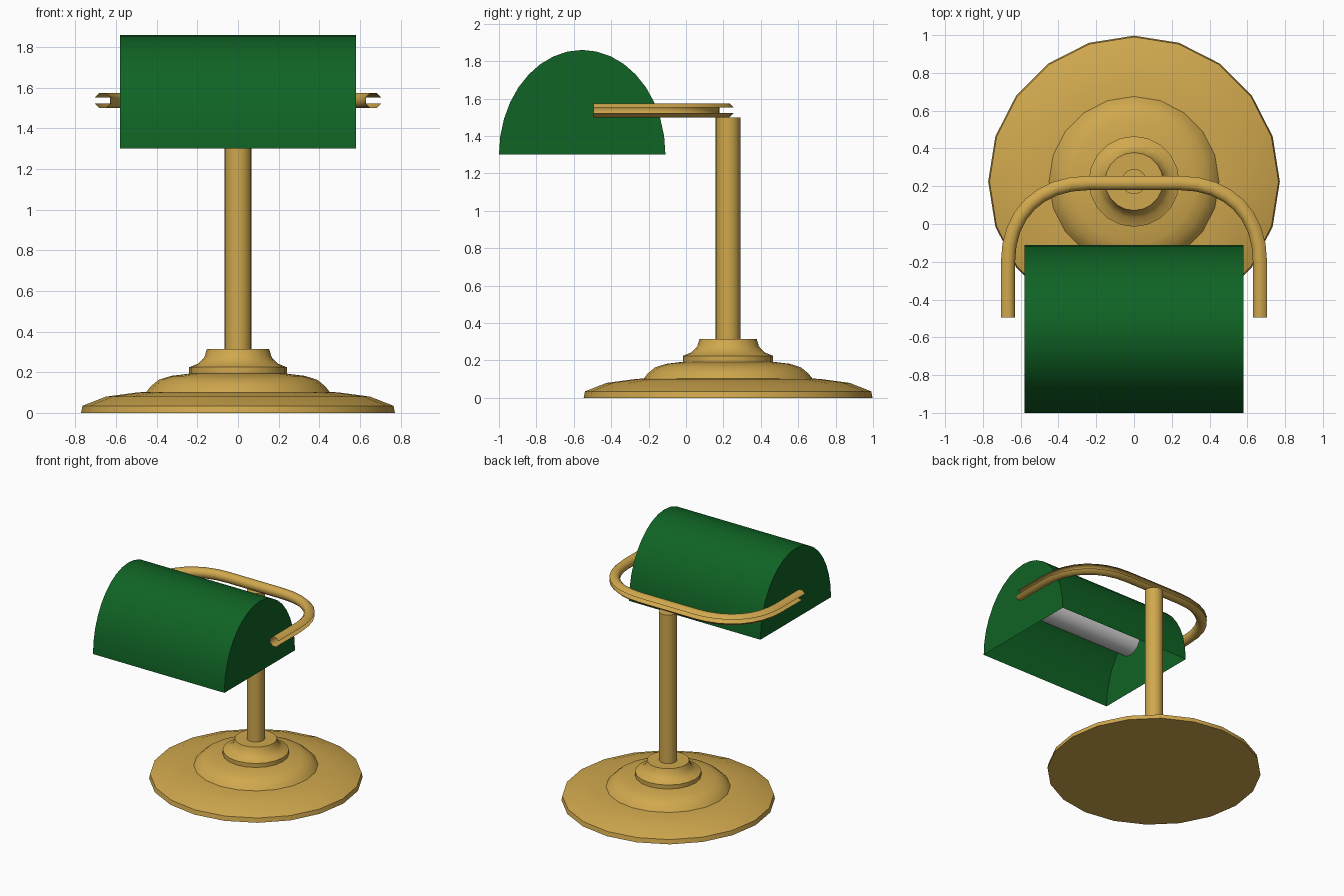
import bpy, bmesh, math
from mathutils import Vector

cube = bpy.data.objects.get("Cube")
if cube:
    bpy.data.objects.remove(cube, do_unlink=True)


def material(name, rgb, rough=0.5):
    m = bpy.data.materials.new(name)
    m.use_nodes = True
    m.diffuse_color = (*rgb, 1)
    node = m.node_tree.nodes["Principled BSDF"]
    node.inputs["Base Color"].default_value = (*rgb, 1)
    node.inputs["Roughness"].default_value = rough
    return m


BRASS = material("brass", (0.63, 0.39, 0.075))
GREEN = material("green_glass", (0.005, 0.125, 0.018))
WHITE = material("bulb_white", (0.72, 0.72, 0.72))


def finish(name, bm, mat, angle=35, fix_normals=True):
    if fix_normals:
        bmesh.ops.recalc_face_normals(bm, faces=bm.faces[:])
    mesh = bpy.data.meshes.new(name)
    bm.to_mesh(mesh)
    bm.free()
    mesh.materials.append(mat)
    ob = bpy.data.objects.new(name, mesh)
    bpy.context.scene.collection.objects.link(ob)
    bpy.ops.object.select_all(action='DESELECT')
    ob.select_set(True)
    bpy.context.view_layer.objects.active = ob
    bpy.ops.object.shade_smooth_by_angle(angle=math.radians(angle))
    return ob


def bridge(bm, rings, closed):
    """Join consecutive rings of vertices with quads."""
    for a, b in zip(rings, rings[1:]):
        n = len(a)
        for i in range(n if closed else n - 1):
            j = (i + 1) % n
            bm.faces.new((a[i], a[j], b[j], b[i]))


def lathe(name, profile, sides, y, mat):
    """Capped solid of revolution around a vertical axis."""
    bm = bmesh.new()
    rings = []
    for r, z in profile:
        turns = [math.pi / 2 + math.tau * i / sides for i in range(sides)]
        rings.append([bm.verts.new((r * math.cos(t), y + r * math.sin(t), z)) for t in turns])
    bridge(bm, rings, True)
    bm.faces.new(rings[0])
    bm.faces.new(rings[-1])
    return finish(name, bm, mat)


# Stepped round foot and upright pole
AXIS_Y = 0.225
lathe("base", [(0.772, 0), (0.765, 0.035), (0.65, 0.08), (0.5, 0.1), (0.45, 0.104),
               (0.43, 0.13), (0.39, 0.163), (0.33, 0.182), (0.24, 0.193), (0.24, 0.225),
               (0.195, 0.243), (0.165, 0.275), (0.153, 0.315)], 20, AXIS_Y, BRASS)
lathe("pole", [(0.066, 0.3), (0.066, 1.5)], 24, AXIS_Y, BRASS)

# Half-elliptical shade: thin shell with closed ends and an open underside
SHADE_Y, HALF_X = -0.555, 0.58
bm = bmesh.new()
arcs = []
for x in (-HALF_X, HALF_X):
    turns = [math.pi * i / 18 for i in range(19)]
    arcs.append([bm.verts.new((x, SHADE_Y + 0.445 * math.cos(t), 1.3 + 0.56 * math.sin(t)))
                 for t in turns])
bridge(bm, arcs, False)
for arc in arcs:
    bm.faces.new(arc)
finish("shade", bm, GREEN)

# Bent rail: octagonal channel, open along its outer side
RAIL_Z, RAIL_R = 1.5375, 0.0375 / math.cos(math.pi / 8)
start, end, k = Vector((0.24, 0.217)), Vector((0.667, -0.2)), 0.61
corner = Vector((end.x, start.y))
h1, h2 = start.lerp(corner, k), end.lerp(corner, k)
half = []
for i in range(9):
    t = i / 8
    s = 1 - t
    half.append(start * s**3 + h1 * 3 * s * s * t + h2 * 3 * s * t * t + end * t**3)
half.append(Vector((end.x, -0.495)))
path = [Vector((-p.x, p.y)) for p in reversed(half)] + half

bm = bmesh.new()
rings = []
for i, p in enumerate(path):
    along = (path[min(i + 1, len(path) - 1)] - path[max(i - 1, 0)]).normalized()
    if i in (0, len(path) - 1):
        along = Vector((0, 1 if i == 0 else -1))
    out = Vector((-along.y, along.x))
    ring = []
    for j in range(8):
        a = math.pi / 8 + j * math.pi / 4
        q = p + out * RAIL_R * math.cos(a)
        ring.append(bm.verts.new((q.x, q.y, RAIL_Z + RAIL_R * math.sin(a))))
    rings.append(ring)
bridge(bm, rings, False)
bmesh.ops.reverse_faces(bm, faces=[f for f in bm.faces
                                   if f.normal.z * (f.calc_center_median().z - RAIL_Z) < 0])
finish("rail", bm, BRASS, 50)

# Tube bulb lying lengthwise inside the shade
bm = bmesh.new()
rings = []
for x in (-0.43, 0.43):
    turns = [math.tau * i / 32 for i in range(32)]
    rings.append([bm.verts.new((x, SHADE_Y + 0.11 * math.cos(t), 1.585 + 0.11 * math.sin(t)))
                  for t in turns])
bridge(bm, rings, True)
for ring in rings:
    bm.faces.new(ring)
finish("bulb", bm, WHITE)
